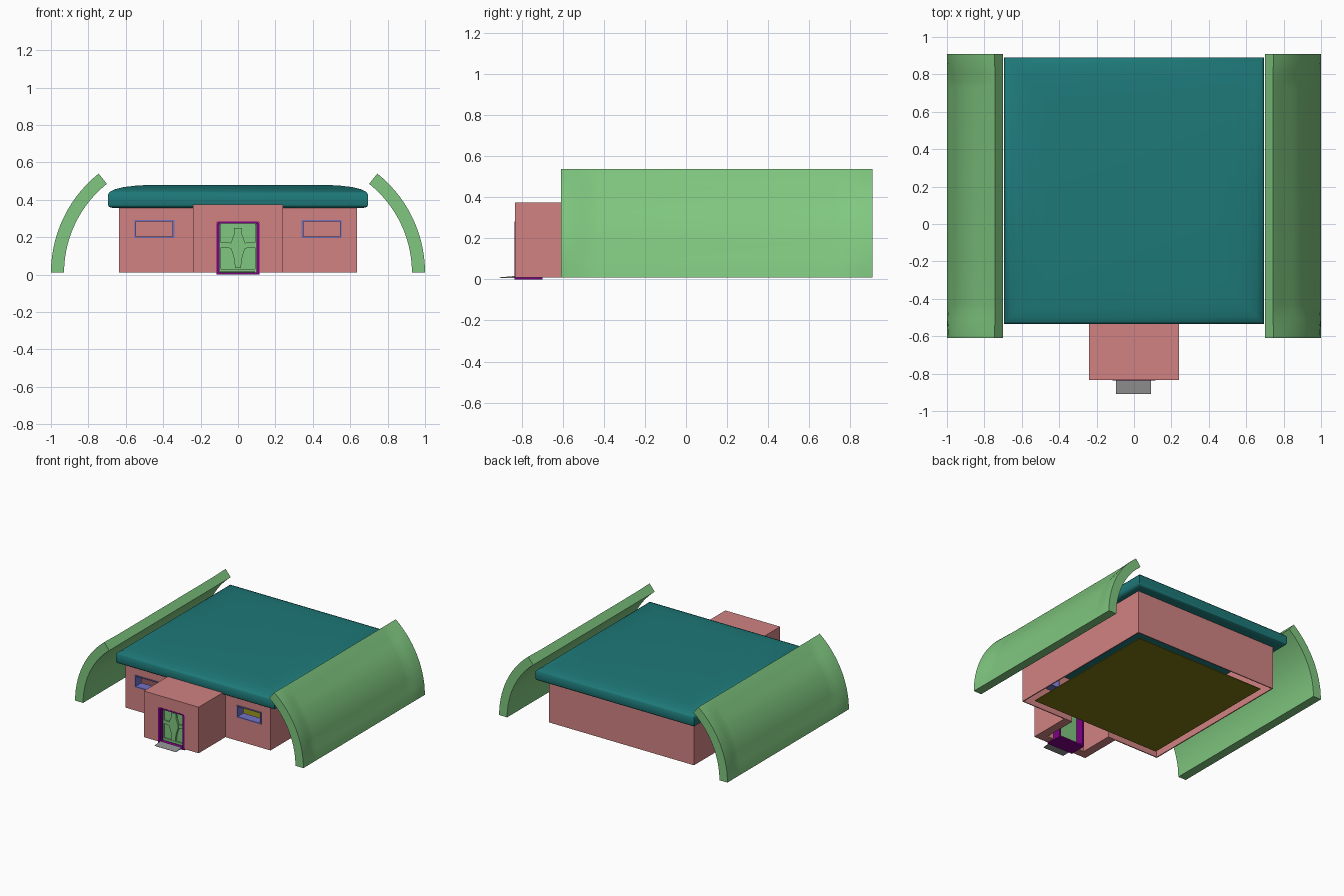
import bpy, bmesh, math

if "Cube" in bpy.data.objects:
    bpy.data.objects.remove(bpy.data.objects["Cube"])

PINK, TEAL, GREEN = (0.64, 0.225, 0.225, 1), (0.013, 0.19, 0.19, 1), (0.214, 0.57, 0.214, 1)
PURPLE, BLUE, OLIVE = (0.21, 0.0, 0.23, 1), (0.17, 0.17, 0.56, 1), (0.21, 0.19, 0.008, 1)
GREY = (0.29, 0.29, 0.29, 1)
mats = {}


def finish(name, bm, color=None, smooth=False):
    bmesh.ops.recalc_face_normals(bm, faces=bm.faces)
    me = bpy.data.meshes.new(name)
    bm.to_mesh(me)
    bm.free()
    ob = bpy.data.objects.new(name, me)
    bpy.context.collection.objects.link(ob)
    if color:
        if color not in mats:
            mats[color] = bpy.data.materials.new("paint_%d" % len(mats))
            mats[color].diffuse_color = color
        me.materials.append(mats[color])
    if smooth:
        bpy.ops.object.select_all(action='DESELECT')
        ob.select_set(True)
        bpy.context.view_layer.objects.active = ob
        bpy.ops.object.shade_smooth_by_angle(angle=math.radians(50))
    return ob


def loft(name, rings, color=None, smooth=False):
    # bridge closed rings of equal size and cap both ends
    bm = bmesh.new()
    vs = [[bm.verts.new(p) for p in r] for r in rings]
    n = len(vs[0])
    for a, b in zip(vs, vs[1:]):
        for i in range(n):
            bm.faces.new((a[i], a[(i + 1) % n], b[(i + 1) % n], b[i]))
    bm.faces.new(vs[0])
    bm.faces.new(vs[-1])
    return finish(name, bm, color, smooth)


def rect(x0, x1, y0, y1, z):
    return [(x0, y0, z), (x1, y0, z), (x1, y1, z), (x0, y1, z)]


def box(name, x0, x1, y0, y1, z0, z1, color=None):
    return loft(name, [rect(x0, x1, y0, y1, z0), rect(x0, x1, y0, y1, z1)], color)


def plate(name, pts, y0, y1, color):
    return loft(name, [[(x, y, z) for x, z in pts] for y in (y0, y1)], color)


def boolean(ob, other, op='DIFFERENCE'):
    m = ob.modifiers.new("bool", 'BOOLEAN')
    m.operation, m.object, m.solver = op, other, 'EXACT'
    bpy.ops.object.select_all(action='DESELECT')
    ob.select_set(True)
    bpy.context.view_layer.objects.active = ob
    bpy.ops.object.modifier_apply(modifier=m.name)
    bpy.data.objects.remove(other)


# Hollow thin walls with entrance porch, doorway and window openings
walls = box("walls", -0.635, 0.635, -0.50, 0.807, 0.01, 0.37, PINK)
boolean(walls, box("porch", -0.24, 0.24, -0.835, -0.46, 0.01, 0.375, PINK), 'UNION')
boolean(walls, box("room_cut", -0.627, 0.627, -0.492, 0.799, -0.1, 0.362, PINK))
boolean(walls, box("porch_cut", -0.17, 0.17, -0.77, -0.40, -0.1, 0.35, PINK))
boolean(walls, box("door_cut", -0.112, 0.112, -0.9, -0.7, -0.1, 0.28, PINK))
for s in (-1, 1):
    c = s * 0.447
    boolean(walls, box("window_cut", c - 0.102, c + 0.102, -0.6, -0.38, 0.20, 0.286, PINK))

# Window frames, deep reveals
for s, side in ((-1, "left"), (1, "right")):
    c = s * 0.447
    frame = box(side + "_window_frame", c - 0.107, c + 0.107, -0.505, -0.43, 0.195, 0.291, BLUE)
    boolean(frame, box("hole", c - 0.098, c + 0.098, -0.6, -0.3, 0.203, 0.283, BLUE))

# Floor, set in from the walls
box("floor", -0.57, 0.57, -0.435, 0.742, 0.010, 0.016, OLIVE)

# Roof slab: pillow-shaped top with rounded rim
profile = [(0.665, 0.355), (0.69, 0.362), (0.695, 0.372), (0.695, 0.43), (0.683, 0.444),
           (0.655, 0.457), (0.61, 0.468), (0.55, 0.475), (0.47, 0.48)]
loft("roof", [rect(-x, x, -0.535 + 0.695 - x, 0.89 - 0.695 + x, z) for x, z in profile],
     TEAL, True)

# Curved side shields, outer face recessed between thick end ribs
CX, CZ, A = 0.322, 0.01, math.radians(51.4)
STEPS = 14


def arc(r, s, y):
    return [(s * (CX + r * math.cos(A * k / STEPS)), y, CZ + r * math.sin(A * k / STEPS))
            for k in range(STEPS + 1)]


def shield_ring(s, y, dip):
    ring = []
    for k, p in enumerate(arc(0.678, s, y)):
        # recess fades out at the foot and at the top edge
        d = dip * min(1, k / 3, 0.15 + (STEPS - k) / 3)
        a = A * k / STEPS
        ring.append((p[0] - s * d * math.cos(a), y, p[2] - d * math.sin(a)))
    return ring + arc(0.608, s, y)[::-1]


stations = [(0.76, 0), (0.71, 0.002), (0.66, 0.01), (0.61, 0.018), (0.58, 0.02)]
for s, side in ((-1, "left"), (1, "right")):
    ys = [(0.15 - h, d) for h, d in stations] + [(0.15 + h, d) for h, d in reversed(stations)]
    loft(side + "_shield", [shield_ring(s, y, d) for y, d in ys], GREEN, True)


# Door frame with chamfered top corners and threshold
def arch(w, z0, z1, c):
    return [(-w, z0), (w, z0), (w, z1 - c), (w - c, z1), (-w + c, z1), (-w, z1 - c)]


frame = plate("door_frame", arch(0.115, 0.0, 0.283, 0.012), -0.836, -0.70, PURPLE)
boolean(frame, plate("frame_hole", arch(0.1, 0.012, 0.272, 0.004), -0.95, -0.6, PURPLE))

# Door: slab, edge strips, tapered centre plate and cross bars
box("door", -0.1, 0.1, -0.79, -0.765, 0.01, 0.272, GREEN)
half = [(0.015, 0.035), (0.022, 0.09), (0.038, 0.14), (0.038, 0.17), (0.022, 0.215), (0.02, 0.25)]
plate("door_centre_plate", half + [(-x, z) for x, z in reversed(half)], -0.807, -0.785, GREEN)
for s, side in ((-1, "left"), (1, "right")):
    bar = [(0.034, 0.14), (0.098, 0.145), (0.098, 0.172), (0.034, 0.17)]
    plate(side + "_door_bar", [(s * x, z) for x, z in bar], -0.80, -0.785, GREEN)
    strip = [(0.09, 0.03), (0.099, 0.03), (0.099, 0.27), (0.09, 0.27)]
    plate(side + "_door_edge", [(s * x, z) for x, z in strip], -0.80, -0.785, GREEN)
box("door_kick_bar", -0.098, 0.098, -0.80, -0.785, 0.012, 0.03, GREEN)

# Entrance ramp
ramp = [(-0.91, 0.008), (-0.835, 0.008), (-0.835, 0.017), (-0.91, 0.010)]
loft("ramp", [[(x, y, z) for y, z in ramp] for x in (-0.095, 0.092)], GREY)

for m in bpy.data.materials:
    if m.users and not m.is_grease_pencil:
        m.use_nodes = True
        m.node_tree.nodes["Principled BSDF"].inputs["Base Color"].default_value = m.diffuse_color
